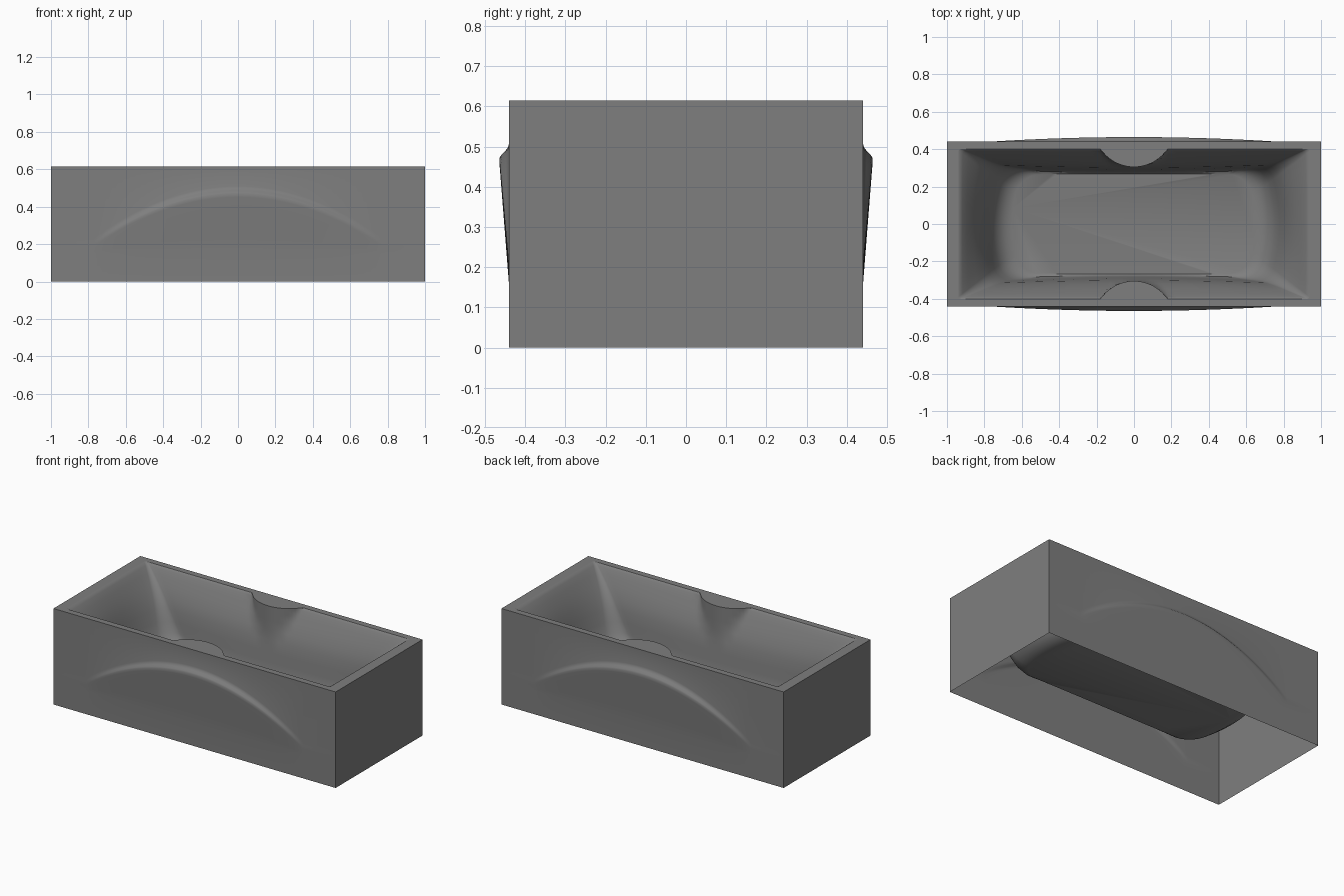
import bpy, bmesh, math

cube = bpy.data.objects.get("Cube")
if cube:
    bpy.data.objects.remove(cube, do_unlink=True)

HL, HW, H = 1.0, 0.44, 0.615     # outer half length, half width, height
ARM = 0.18                       # half width of an armrest

mat = bpy.data.materials.new("grey enamel")
mat.use_nodes = True
mat.diffuse_color = (0.21, 0.21, 0.21, 1)
mat.node_tree.nodes["Principled BSDF"].inputs["Base Color"].default_value = (0.21, 0.21, 0.21, 1)


def lerp(a, b, n):
    return [a + (b - a) * i / n for i in range(n + 1)]


def finish(bm, name):
    bmesh.ops.recalc_face_normals(bm, faces=bm.faces)
    mesh = bpy.data.meshes.new(name)
    bm.to_mesh(mesh)
    bm.free()
    mesh.materials.append(mat)
    ob = bpy.data.objects.new(name, mesh)
    bpy.context.collection.objects.link(ob)
    bpy.ops.object.select_all(action='DESELECT')
    ob.select_set(True)
    bpy.context.view_layer.objects.active = ob
    bpy.ops.object.shade_smooth_by_angle(angle=math.radians(35))


def skin(bm, rows, closed=False):
    """Quads between neighbouring rows of points."""
    vs = [[bm.verts.new(p) for p in row] for row in rows]
    n = len(vs[0])
    for low, high in zip(vs, vs[1:]):
        for i in range(n if closed else n - 1):
            j = (i + 1) % n
            bm.faces.new((low[i], low[j], high[j], high[i]))
    return vs


# Long walls carry an arched ridge that fades out to both ends
def ridge_column(x, side):
    u = min(abs(x) / 0.77, 1)
    fade = 1 - u * u
    crest = 0.467 - 0.275 * u * u
    foot = 0.15
    column = [(0, 0), (foot, 0)]
    column += [(foot + (crest - foot) * k, k) for k in (0.25, 0.5, 0.75, 0.95)]
    column += [(crest + 0.004, 0.99), (crest + 0.012, 0.8), (crest + 0.022, 0.4),
               (crest + 0.031, 0.13), (crest + 0.042, 0), (H, 0)]
    return [(x, side * (HW + 0.025 * fade * k), z) for z, k in column]


xs = [-HL] + lerp(-0.77, 0.77, 48) + [HL]
for side, face in ((-1, "front"), (1, "back")):
    bm = bmesh.new()
    skin(bm, [ridge_column(x, side) for x in xs])
    finish(bm, face + "_wall")

# Flat end walls
for side, face in ((-1, "right"), (1, "left")):
    bm = bmesh.new()
    x = side * HL
    skin(bm, [[(x, -HW, 0), (x, -HW, H)], [(x, HW, 0), (x, HW, H)]])
    finish(bm, face + "_end_wall")


# Basin: rounded rectangles lofted downward, with an armrest swelling on each long side
def arm_y(x):
    return 0.52 - math.sqrt(0.215 ** 2 - x * x)


def basin_loop(z, a, b, r, bow, swell):
    inner = lerp(-ARM, ARM, 24)
    outer = lerp(ARM, a - r, 14)[1:]
    back = []
    for x in [-x for x in reversed(outer)] + inner + outer:
        # the long sides swell gently into the basin towards the middle
        y = b - swell * (1 - (x / (a - r)) ** 2)
        back.append((x, min(y, arm_y(x)) if abs(x) <= ARM else y))
    corner = [(a - r + r * math.sin(t), b - r + r * math.cos(t))
              for t in lerp(0, math.pi / 2, 8)[1:]]
    end = [(a, y) for y in lerp(b - r, r - b, 12)[1:-1]]
    half = back + corner + end + [(x, -y) for x, y in reversed(corner)]
    pts = half + [(-x, -y) for x, y in half]
    # bow the short sides gently outward
    return [(x + math.copysign(bow * (1 - (y / b) ** 2), x) * min(1, (x / a) ** 4),
             y, z) for x, y in pts]


profile = [  # height, half length, half width, corner radius, end bow, side swell
    (H, 0.938, 0.400, 0.012, 0.0, 0.0),
    (0.612, 0.929, 0.396, 0.014, 0.0, 0.0),
    (0.602, 0.915, 0.389, 0.018, 0.003, 0.0),
    (0.570, 0.884, 0.373, 0.026, 0.010, 0.001),
    (0.520, 0.838, 0.350, 0.036, 0.022, 0.003),
    (0.460, 0.792, 0.328, 0.046, 0.036, 0.008),
    (0.400, 0.757, 0.314, 0.056, 0.046, 0.012),
    (0.330, 0.725, 0.306, 0.068, 0.053, 0.014),
    (0.270, 0.698, 0.300, 0.078, 0.056, 0.014),
    (0.230, 0.670, 0.293, 0.088, 0.056, 0.012),
    (0.205, 0.635, 0.283, 0.095, 0.055, 0.008),
    (0.195, 0.600, 0.266, 0.095, 0.052, 0.0),
]
bm = bmesh.new()
loops = skin(bm, [basin_loop(*row) for row in profile], closed=True)
bm.faces.new(loops[-1])
finish(bm, "basin")


# Rim: flat top between the basin opening and the outer walls
bm = bmesh.new()
edges = []
outline = [(-HL, -HW, H), (HL, -HW, H), (HL, HW, H), (-HL, HW, H)]
for ring in (outline, basin_loop(*profile[0])):
    vs = [bm.verts.new(p) for p in ring]
    edges += [bm.edges.new((v, vs[(i + 1) % len(vs)])) for i, v in enumerate(vs)]
bmesh.ops.triangle_fill(bm, use_beauty=True, edges=edges, normal=(0, 0, 1))
finish(bm, "rim")
